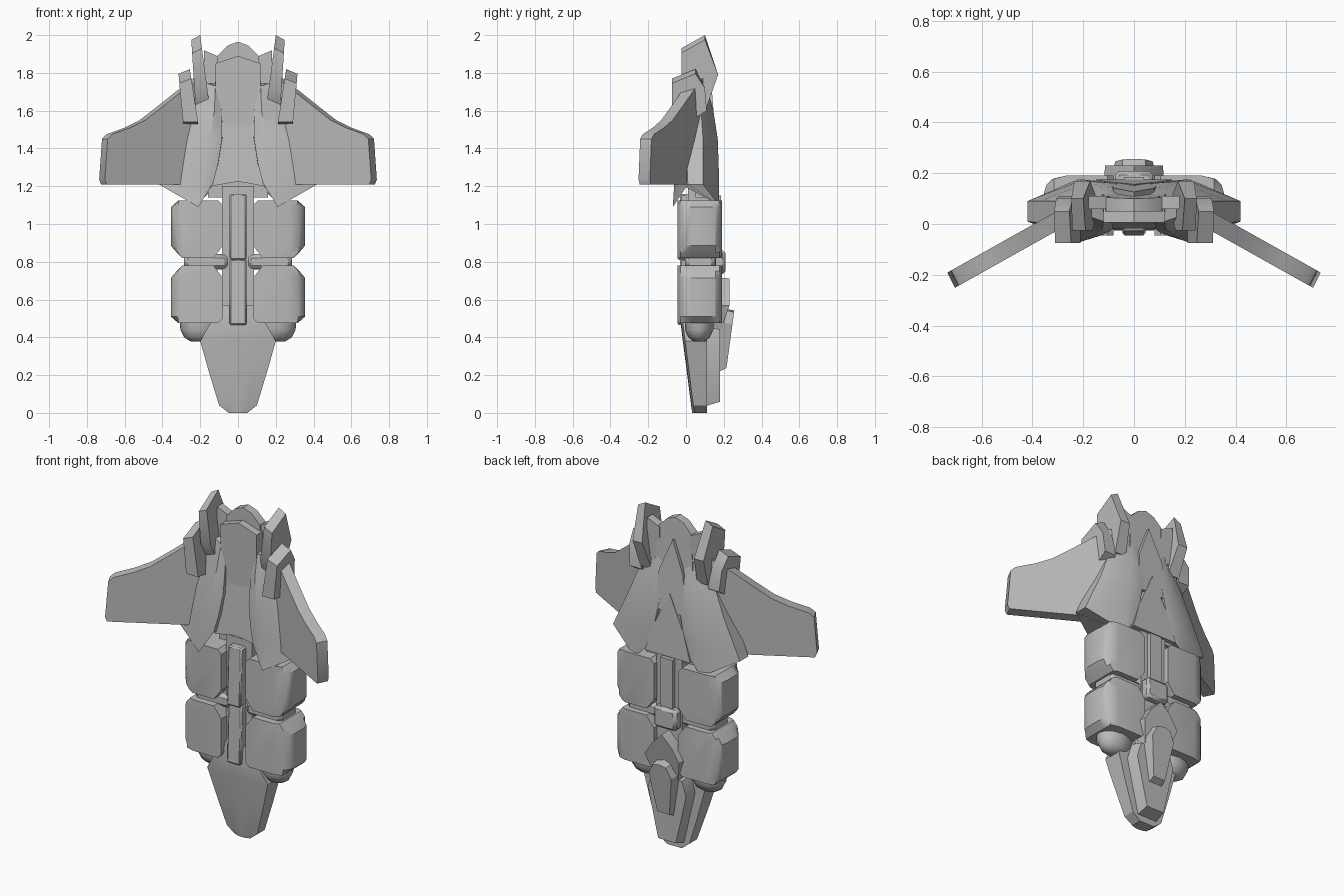
import bpy, bmesh, math

cube = bpy.data.objects.get("Cube")
if cube:
    bpy.data.objects.remove(cube, do_unlink=True)

grey = bpy.data.materials.new("hull_grey")
grey.use_nodes = True
grey.diffuse_color = (0.5, 0.5, 0.5, 1)
grey.node_tree.nodes["Principled BSDF"].inputs["Base Color"].default_value = (0.5, 0.5, 0.5, 1)


def loft(name, rings, mirror=False, bevel=0, angle=30):
    """Skin a stack of equal rings and cap both ends."""
    bm = bmesh.new()
    loops = [[bm.verts.new(p) for p in ring] for ring in rings]
    n = len(loops[0])
    for a, b in zip(loops, loops[1:]):
        for i in range(n):
            j = (i + 1) % n
            bm.faces.new((a[i], a[j], b[j], b[i]))
    bm.faces.new(loops[0][::-1])
    bm.faces.new(loops[-1])
    bmesh.ops.recalc_face_normals(bm, faces=bm.faces)
    mesh = bpy.data.meshes.new(name)
    bm.to_mesh(mesh)
    bm.free()
    mesh.materials.append(grey)
    ob = bpy.data.objects.new(name, mesh)
    bpy.context.collection.objects.link(ob)
    bpy.ops.object.select_all(action='DESELECT')
    ob.select_set(True)
    bpy.context.view_layer.objects.active = ob
    bpy.ops.object.shade_smooth_by_angle(angle=math.radians(angle))
    if bevel:
        mod = ob.modifiers.new("Bevel", 'BEVEL')
        mod.width, mod.segments = bevel, 1
    if mirror:
        ob.modifiers.new("Mirror", 'MIRROR')
    return ob


def sym(half):
    """Complete a half outline across the centre line."""
    return half + [(-x, z) for x, z in reversed(half) if x > 0]


def plate(name, outline, front, back, inset=1.0, **kw):
    """Extrude an (x, z) outline between two depths; depths may vary with z."""
    f = front if callable(front) else lambda z: front
    b = back if callable(back) else lambda z: back
    mid = sum(z for x, z in outline) / len(outline)
    return loft(name, [[(x, f(z), z) for x, z in outline],
                       [(x * inset, b(z), mid + (z - mid) * inset) for x, z in outline]], **kw)


def box(name, x0, x1, y0, y1, z0, z1, **kw):
    return plate(name, [(x0, z0), (x1, z0), (x1, z1), (x0, z1)], y0, y1, **kw)


# Wings, swept forward
wing = [(.18, 1.21), (.695, 1.21), (.705, 1.235), (.69, 1.45), (.665, 1.475),
        (.57, 1.51), (.49, 1.55), (.4, 1.62), (.3, 1.7), (.18, 1.79)]
front_wing = [(x, -.03 - .56 * (x - .31), z) for x, z in wing]
loft("wing", [front_wing, [(x + .03, y + .06, z) for x, y, z in front_wing]], mirror=True)

# Curved shoulder shells
loft("shoulder_shell", [
    [(.13, -.045, 1.22), (.21, -.07, 1.09), (.42, .01, 1.21),
     (.42, .09, 1.21), (.22, .175, 1.1), (.14, .165, 1.18)],
    [(.105, -.035, 1.32), (.18, -.06, 1.25), (.37, .005, 1.32),
     (.37, .09, 1.32), (.2, .175, 1.25), (.1, .165, 1.3)],
    [(.085, -.02, 1.45), (.15, -.04, 1.45), (.31, .005, 1.45),
     (.31, .09, 1.45), (.17, .168, 1.45), (.07, .16, 1.45)],
    [(.085, 0, 1.6), (.125, -.02, 1.6), (.25, .02, 1.6),
     (.25, .08, 1.6), (.13, .145, 1.6), (.06, .14, 1.6)],
    [(.11, .02, 1.71), (.12, .01, 1.73), (.18, .03, 1.75),
     (.18, .08, 1.75), (.1, .105, 1.75), (.07, .1, 1.75)],
], mirror=True, angle=35)


# Leaning blades beside the neck
def blade(name, side, low, high, z0, z1):
    def ring(k):
        return [(low[k] + (high[k] - low[k]) * (z - z0) / (z1 - z0), y, z - .025 * k * (z > z1 - .1))
                for y, z in side]
    loft(name, [ring(0), ring(1)], mirror=True)


blade("upper_blade", [(-.025, 1.93), (.1, 2), (.17, 1.79), (.11, 1.62), (.02, 1.63), (-.025, 1.72)],
      (.15, .225), (.2, .247), 1.62, 2)
blade("lower_blade", [(-.075, 1.77), (.05, 1.82), (.1, 1.72), (.11, 1.6), (0, 1.53), (-.075, 1.54)],
      (.21, .29), (.255, .315), 1.53, 1.82)
plate("blade_link", [(.09, 1.68), (.18, 1.68), (.18, 1.92), (.1, 1.885)], .06, .11, mirror=True)

# Central fuselage
plate("front_panel", sym([(0, 1.5), (.08, 1.53), (.12, 1.7), (.12, 1.85), (0, 1.89)]), .005, .1)
plate("belly_panel", sym([(0, 1.225), (.14, 1.2), (.1, 1.4), (.1, 1.54), (0, 1.54)]),
      lambda z: -.02 + .08 * (z - 1.2), .12)
plate("rear_hull", sym([(0, 1.14), (.16, 1.14), (.14, 1.5), (.11, 1.89), (.055, 1.945), (0, 1.965)]),
      .05, lambda z: .15 - .06 * (z - 1.14))
plate("upper_dart", sym([(0, 1.42), (.1, 1.42), (.08, 1.65), (0, 1.84)]), .08,
      lambda z: .16 - .08 * (z - 1.42))
plate("lower_dart", sym([(0, 1.16), (.15, 1.16), (.1, 1.32), (0, 1.53)]), .1,
      lambda z: .175 - .05 * (z - 1.16))


# Four pods, mirrored about the waist at z = 0.8
def pod(name, s):
    outline = [(.13, .02), (.295, .02), (.325, .05), (.355, .085), (.355, .29),
               (.315, .325), (.105, .325), (.08, .3), (.08, .085)]
    rounding = [(-.045, .27), (-.03, .32), (-.005, .345), (.03, .355),
                (.12, .355), (.155, .345), (.178, .32), (.19, .27)]
    loft(name, [[(min(x, lim), y, .8 + s * d) for x, d in outline] for y, lim in rounding], mirror=True)


pod("upper_pod", 1)
pod("lower_pod", -1)
box("pod_joint", .05, .285, -.005, .155, .76, .84, mirror=True, bevel=.02)

# Rounded bulbs under the pods
loft("pod_bulb", [[(cx + r * math.cos(i * math.pi / 6), .07 + .075 * t * math.sin(i * math.pi / 6), z)
                   for i in range(12)]
                  for cx, r, t, z in [(.2, .11, 1, .5), (.2, .105, 1, .44),
                                      (.2, .085, .75, .4), (.2, .05, .4, .378)]], mirror=True, angle=45)

# Spine core and its front and rear rails
box("spine_core", -.085, .085, .01, .16, .42, 1.2)
for label, z0 in (("upper", .81), ("lower", .465)):
    plate(label + "_front_rail", [(-.045, z0), (.045, z0), (.045, z0 + .35), (-.045, z0 + .35)],
          lambda z: -.045 + .04 * (z - z0), .06, bevel=.008)
box("rear_rail", -.04, .04, .14, .185, .8, 1.15)
box("rear_bracket", -.075, .075, .14, .208, .735, .86, bevel=.015)

# Nose
loft("nose", [[(-w, f + .012, z), (-w * .5, f + .003, z), (0, f, z), (w * .5, f + .003, z),
               (w, f + .012, z), (w, .11, z), (-w, .11, z)]
              for w, f, z in [(.05, .033, 0), (.1, .027, .04), (.155, .004, .22),
                              (.2, -.017, .38), (.15, -.028, .47), (.09, -.02, .57)]])
plate("nose_back", sym([(0, .035), (.065, .035), (.14, .36), (.11, .46), (0, .46)]), .1, .18, inset=.9)

# Layered tail plates on the rear of the nose
plate("kite_plate", sym([(0, .43), (.08, .43), (.12, .57), (.07, .65), (0, .72)]),
      .14, lambda z: min(.23, .185 + .45 * (z - .43)), inset=.95)
plate("long_plate", sym([(0, .215), (.045, .215), (.085, .48), (.05, .55), (0, .56)]),
      .17, lambda z: .215 + .12 * (z - .22), inset=.88)
